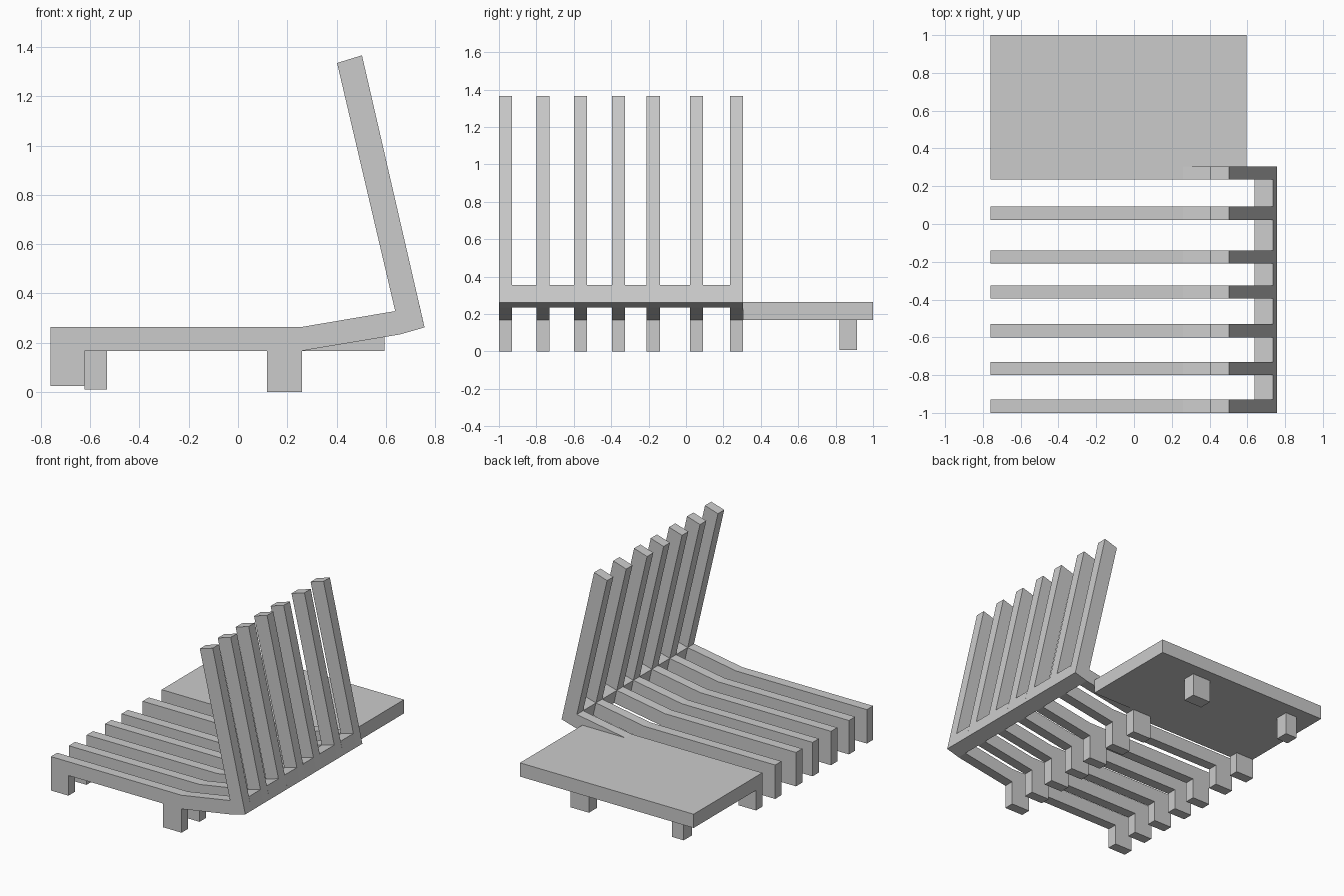
import bpy, bmesh

if "Cube" in bpy.data.objects:
    bpy.data.objects.remove(bpy.data.objects["Cube"])


def extrude_profile(name, profile, y0, y1):
    """Extrude an XZ profile along y."""
    bm = bmesh.new()
    face = bm.faces.new([bm.verts.new((x, y0, z)) for x, z in profile])
    ext = bmesh.ops.extrude_face_region(bm, geom=[face])
    verts = [v for v in ext["geom"] if isinstance(v, bmesh.types.BMVert)]
    bmesh.ops.translate(bm, verts=verts, vec=(0, y1 - y0, 0))
    bmesh.ops.recalc_face_normals(bm, faces=bm.faces)
    mesh = bpy.data.meshes.new(name)
    bm.to_mesh(mesh)
    bm.free()
    obj = bpy.data.objects.new(name, mesh)
    bpy.context.collection.objects.link(obj)
    return obj


def box(name, x0, x1, y0, y1, z0, z1):
    return extrude_profile(name, [(x0, z0), (x1, z0), (x1, z1), (x0, z1)], y0, y1)


# Slat outline: front leg, seat, rear leg, rising rear part, leaning backrest
slat = [(-0.76, 0.025), (-0.622, 0.025), (-0.622, 0.167), (0.117, 0.167),
        (0.117, 0), (0.26, 0), (0.26, 0.167), (0.66, 0.234), (0.757, 0.262),
        (0.503, 1.366), (0.402, 1.335), (0.638, 0.328), (0.26, 0.264),
        (-0.76, 0.264)]
width = 0.07
starts = [-1.0, -0.80, -0.60, -0.395, -0.21, 0.022, 0.235]
for i, y in enumerate(starts):
    extrude_profile(f"chair_slat_{i + 1}", slat, y, y + width)

# Crossbar pieces joining the slats where seat meets backrest
bar = [(0.66, 0.234), (0.757, 0.262), (0.736, 0.355), (0.638, 0.328)]
for i, (a, b) in enumerate(zip(starts, starts[1:])):
    extrude_profile(f"crossbar_{i + 1}", bar, a + width, b)

# Side table with its two outer legs
box("side_table_top", -0.76, 0.595, starts[-1] + width, 1.0, 0.167, 0.264)
box("side_table_front_leg", -0.622, -0.532, 0.822, 0.914, 0.01, 0.167)
box("side_table_rear_leg", 0.117, 0.26, 0.822, 0.914, 0.007, 0.167)
